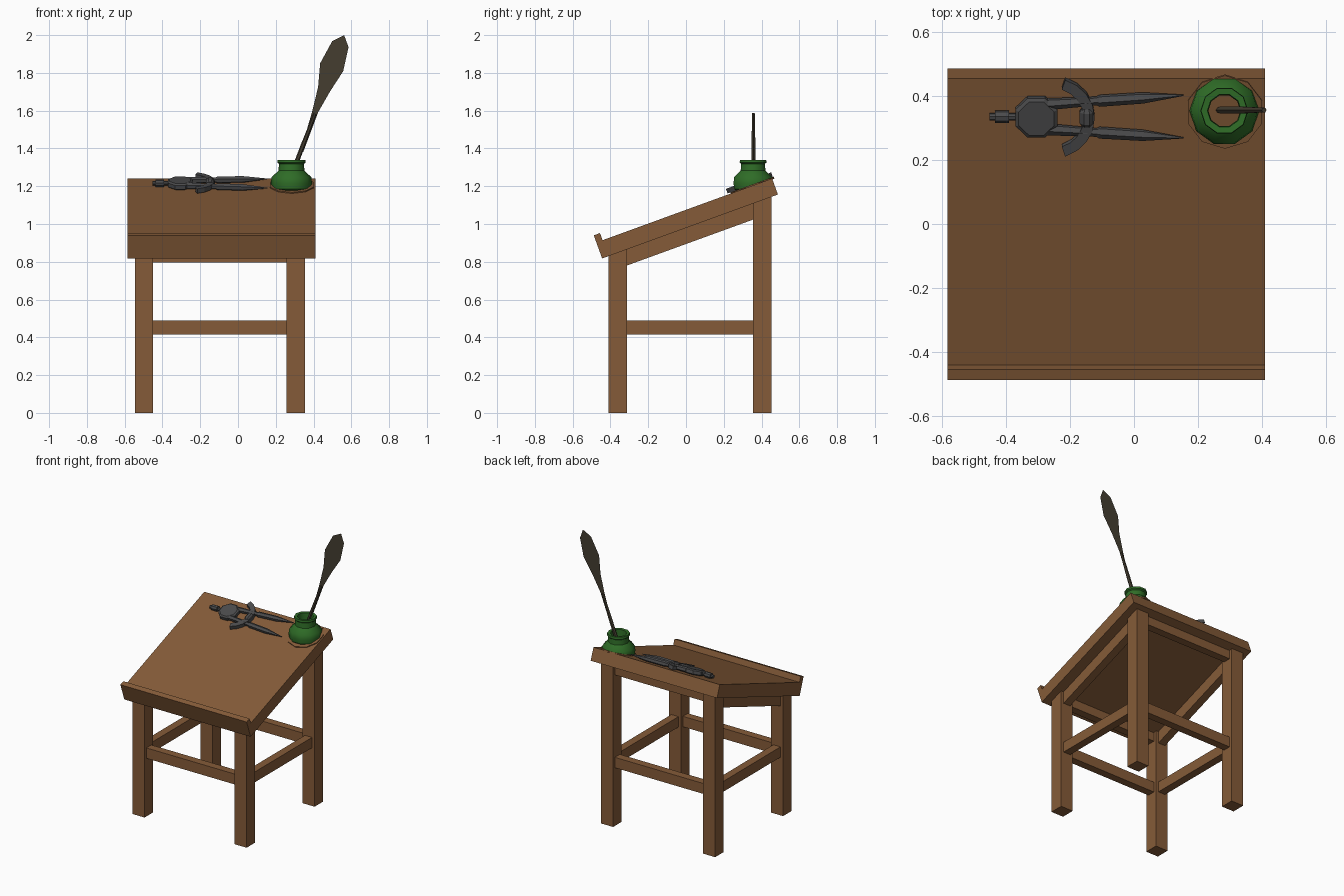
import bpy, bmesh, math
from mathutils import Matrix, Vector

if "Cube" in bpy.data.objects:
    bpy.data.objects.remove(bpy.data.objects["Cube"])


def material(name, rgb):
    m = bpy.data.materials.new(name)
    m.diffuse_color = (*rgb, 1)
    m.use_nodes = True
    m.node_tree.nodes["Principled BSDF"].inputs["Base Color"].default_value = m.diffuse_color
    return m


WOOD = material("brown wood", (0.235, 0.105, 0.04))
GREEN = material("green glass", (0.028, 0.15, 0.02))
METAL = material("dark metal", (0.07, 0.07, 0.072))
QUILL = material("dark feather", (0.058, 0.047, 0.03))

# local frame of the sloping top: x across, y up the slope, z off the surface
SLOPE = Matrix.Translation((0, 0, 1.075)) @ Matrix.Rotation(math.radians(20), 4, 'X')
WORLD = Matrix.Identity(4)


def finish(name, bm, mat, frame=WORLD, smooth=None):
    bmesh.ops.recalc_face_normals(bm, faces=bm.faces)
    me = bpy.data.meshes.new(name)
    bm.to_mesh(me)
    bm.free()
    me.materials.append(mat)
    ob = bpy.data.objects.new(name, me)
    bpy.context.collection.objects.link(ob)
    ob.matrix_world = frame
    if smooth:
        bpy.context.view_layer.objects.active = ob
        ob.select_set(True)
        bpy.ops.object.shade_smooth_by_angle(angle=math.radians(smooth))
        ob.select_set(False)
    return ob


def box(name, x, y, z, mat=WOOD, frame=WORLD):
    bm = bmesh.new()
    bmesh.ops.create_cube(bm, size=1)
    for v in bm.verts:
        v.co = [(a + b) / 2 + c * (b - a) for (a, b), c in zip((x, y, z), v.co)]
    return finish(name, bm, mat, frame)


def skin(bm, rings, caps=True):
    for a, b in zip(rings, rings[1:]):
        n = len(a)
        for i in range(n):
            bm.faces.new((a[i], a[(i + 1) % n], b[(i + 1) % n], b[i]))
    if caps:
        bm.faces.new(rings[0])
        bm.faces.new(rings[-1])


def tube(name, start, end, sections, sides, mat, frame=WORLD, smooth=None):
    """Straight turned part: sections are (fraction along, radius)."""
    start, end = Vector(start), Vector(end)
    q = (end - start).to_track_quat('Z', 'Y')
    bm = bmesh.new()
    rings = []
    for t, r in sections:
        c = start.lerp(end, t)
        angles = [2 * math.pi * (i + 0.5) / sides for i in range(sides)]
        rings.append([bm.verts.new(c + q @ Vector((r * math.cos(a), r * math.sin(a), 0)))
                      for a in angles])
    skin(bm, rings)
    return finish(name, bm, mat, frame, smooth)


# sloping board and its front lip
box("slanted_top", (-0.585, 0.41), (-0.505, 0.485), (-0.09, 0), frame=SLOPE)
box("front_lip", (-0.585, 0.41), (-0.505, -0.47), (-0.002, 0.04), frame=SLOPE)

# legs, stretchers and aprons
LEG_X = {"left": (-0.546, -0.449), "right": (0.258, 0.355)}
LEG_Y = {"front": (-0.41, -0.313, 0.875), "back": (0.355, 0.452, 1.155)}
for sx, (x0, x1) in LEG_X.items():
    xm = (x0 + x1) / 2
    for sy, (y0, y1, top) in LEG_Y.items():
        box(f"{sy}_{sx}_leg", (x0, x1), (y0, y1), (0, top))
    box(f"{sx}_stretcher", (xm - 0.028, xm + 0.028), (-0.33, 0.37), (0.414, 0.488))
    box(f"{sx}_apron", (xm - 0.028, xm + 0.028), (-0.41, 0.37), (-0.17, -0.08), frame=SLOPE)
for sy, (y0, y1, top) in LEG_Y.items():
    ym = (y0 + y1) / 2
    box(f"{sy}_stretcher", (-0.46, 0.27), (ym - 0.028, ym + 0.028), (0.414, 0.488))
    box(f"{sy}_apron", (-0.46, 0.27), (ym - 0.028, ym + 0.028), (top - 0.08, top - 0.01))

# ink bottle on a thin wooden ring plate
tube("bottle_plate", (0.285, 0.375, -0.005), (0.285, 0.375, 0.006),
     [(0, 0.122), (1, 0.122)], 10, WOOD, SLOPE)
profile = [(0.08, 1.166), (0.104, 1.185), (0.109, 1.215), (0.105, 1.248), (0.069, 1.282),
           (0.066, 1.318), (0.075, 1.325), (0.073, 1.34), (0.053, 1.338), (0.05, 1.29),
           (0.085, 1.25), (0.085, 1.17)]
bm = bmesh.new()
skin(bm, [[bm.verts.new((0.283 + r * math.cos(i * math.pi / 5),
                         0.355 + r * math.sin(i * math.pi / 5), z)) for i in range(10)]
          for r, z in profile] , caps=False)
finish("ink_bottle", bm, GREEN, smooth=40)

# quill: shaft and flat vane
tube("quill_shaft", (0.25, 0.357, 1.17), (0.408, 0.357, 1.585),
     [(0, 0.003), (0.15, 0.012), (0.6, 0.012), (1, 0.008)], 6, QUILL)
vane = [(0.33, 1.38), (0.393, 1.597), (0.424, 1.724), (0.435, 1.851), (0.499, 1.968),
        (0.562, 2.0), (0.585, 1.936), (0.557, 1.809), (0.488, 1.703), (0.424, 1.591),
        (0.345, 1.38)]
bm = bmesh.new()
bm.faces.new([bm.verts.new((x, 0.357, z)) for x, z in vane])
finish("quill_vane", bm, QUILL)

# drawing compass lying on the slope
V = 0.364  # centre line up the slope
tube("compass_hinge", (-0.306, V, 0), (-0.306, V, 0.036),
     [(0, 0.06), (0.2, 0.071), (0.8, 0.071), (1, 0.06)], 8, METAL, SLOPE)
tube("compass_handle", (-0.453, V, 0.018), (-0.36, V, 0.018),
     [(0, 0.012), (0.18, 0.012), (0.18, 0.02), (0.66, 0.02), (0.66, 0.012), (1, 0.012)],
     8, METAL, SLOPE)
for side, s in (("upper", 1), ("lower", -1)):
    tube(f"compass_{side}_leg", (-0.27, V + s * 0.042, 0.018), (0.155, V + s * 0.071, 0.016),
         [(0, 0.019), (0.36, 0.014), (0.38, 0.019), (0.7, 0.018), (1, 0.002)],
         6, METAL, SLOPE)
tube("compass_screw", (-0.148, V - 0.03, 0.02), (-0.148, V + 0.03, 0.02),
     [(0, 0.016), (0.2, 0.024), (0.8, 0.024), (1, 0.016)], 8, METAL, SLOPE)

# curved brace across the compass legs
bm = bmesh.new()
rings = []
for i in range(9):
    a = math.radians(-72 + 18 * i)
    rings.append([bm.verts.new((-0.257 + r * math.cos(a), V + r * math.sin(a), h))
                  for r, h in ((0.1, 0.006), (0.134, 0.006), (0.134, 0.032), (0.1, 0.032))])
skin(bm, rings)
finish("compass_brace", bm, METAL, SLOPE)
